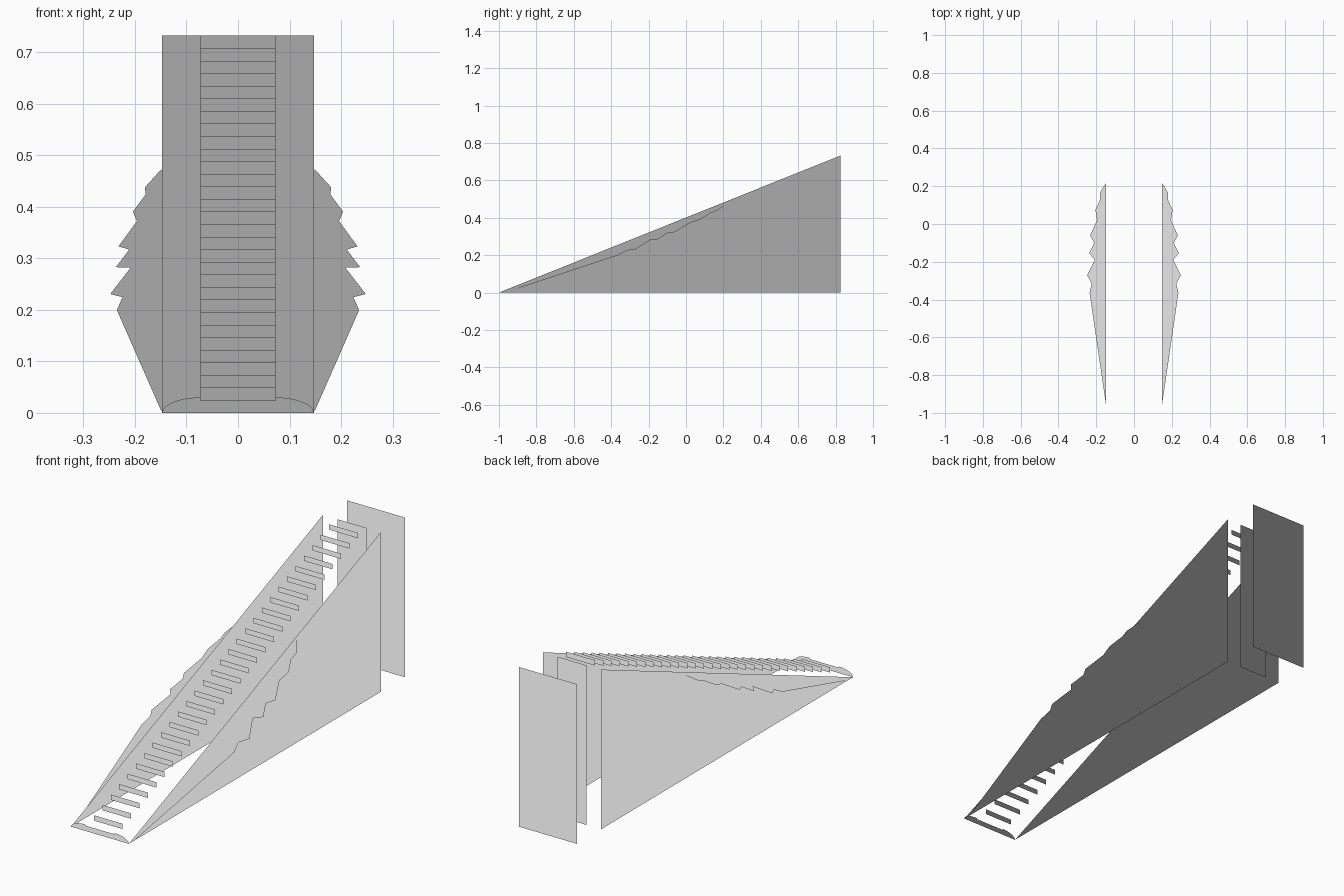
import bpy
import math

if "Cube" in bpy.data.objects:
    bpy.data.objects.remove(bpy.data.objects["Cube"], do_unlink=True)

HALF_W, HALF_STEP = 0.147, 0.073
FRONT, REAR, BACK, TOP = -1.0, 0.825, 1.0, 0.732
STEPS = 30
RISE, RUN = TOP / STEPS, (REAR - FRONT) / STEPS
SLOPE = TOP / (REAR - FRONT)

grey = bpy.data.materials.new("light_grey")
grey.use_nodes = True
grey.diffuse_color = (0.8, 0.8, 0.8, 1)
grey.node_tree.nodes["Principled BSDF"].inputs["Base Color"].default_value = (0.8, 0.8, 0.8, 1)


def sheets(name, outlines):
    """One object made of flat polygons, evenly shaded with upward normals."""
    verts, faces = [], []
    for outline in outlines:
        faces.append(range(len(verts), len(verts) + len(outline)))
        verts += outline
    mesh = bpy.data.meshes.new(name)
    mesh.from_pydata(verts, [], [list(f) for f in faces])
    mesh.materials.append(grey)
    mesh.shade_smooth()
    normals = mesh.attributes.new("custom_normal", 'FLOAT_VECTOR', 'CORNER')
    for corner in normals.data:
        corner.vector = (0, 0, 1)
    mesh.update()
    obj = bpy.data.objects.new(name, mesh)
    bpy.context.collection.objects.link(obj)


def upright(half, y, low, high):
    """Upright rectangle facing the front."""
    return [(-half, y, low), (half, y, low), (half, y, high), (-half, y, high)]


# Stair risers climbing to the rear
sheets("risers", [upright(HALF_STEP, FRONT + i * RUN, i * RISE, (i + 1) * RISE)
                  for i in range(STEPS)])

# Upright panels behind the stairs
sheets("stair_back", [upright(HALF_STEP, REAR, 0, TOP)[::-1]])
sheets("back_panel", [upright(HALF_W, BACK, 0, TOP)[::-1]])

# Jagged outer edge of the side fins, as distance from the centre and depth
FIN = [(0.148, -0.96), (0.235, -0.365), (0.224, -0.315), (0.248, -0.272),
       (0.208, -0.19), (0.237, -0.155), (0.211, -0.1), (0.232, -0.06),
       (0.196, 0.02), (0.204, 0.075), (0.179, 0.13), (0.181, 0.165), (0.148, 0.217)]


def fin_height(x, y):
    return max(0, SLOPE * (y - FRONT) - 0.014 - 0.47 * (x - HALF_W))


for side, label in ((1, "left"), (-1, "right")):
    # Triangular side wall
    wall = [(side * HALF_W, FRONT, 0), (side * HALF_W, REAR, 0), (side * HALF_W, REAR, TOP)]
    # Fin sloping down and out from just under the wall's top edge
    fin = [(side * x, y, fin_height(x, y)) for x, y in FIN]
    # Quarter round plate beside the lowest step
    arc = [(side * (HALF_STEP + (HALF_W - HALF_STEP) * math.cos(a)), FRONT, 0.03 * math.sin(a))
           for a in (math.pi / 2 * k / 12 for k in range(13))]
    foot = [(side * HALF_STEP, FRONT, 0)] + arc
    for name, outline in (("side_wall", wall), ("fin", fin), ("foot_plate", foot)):
        sheets(label + "_" + name, [outline[::side]])
